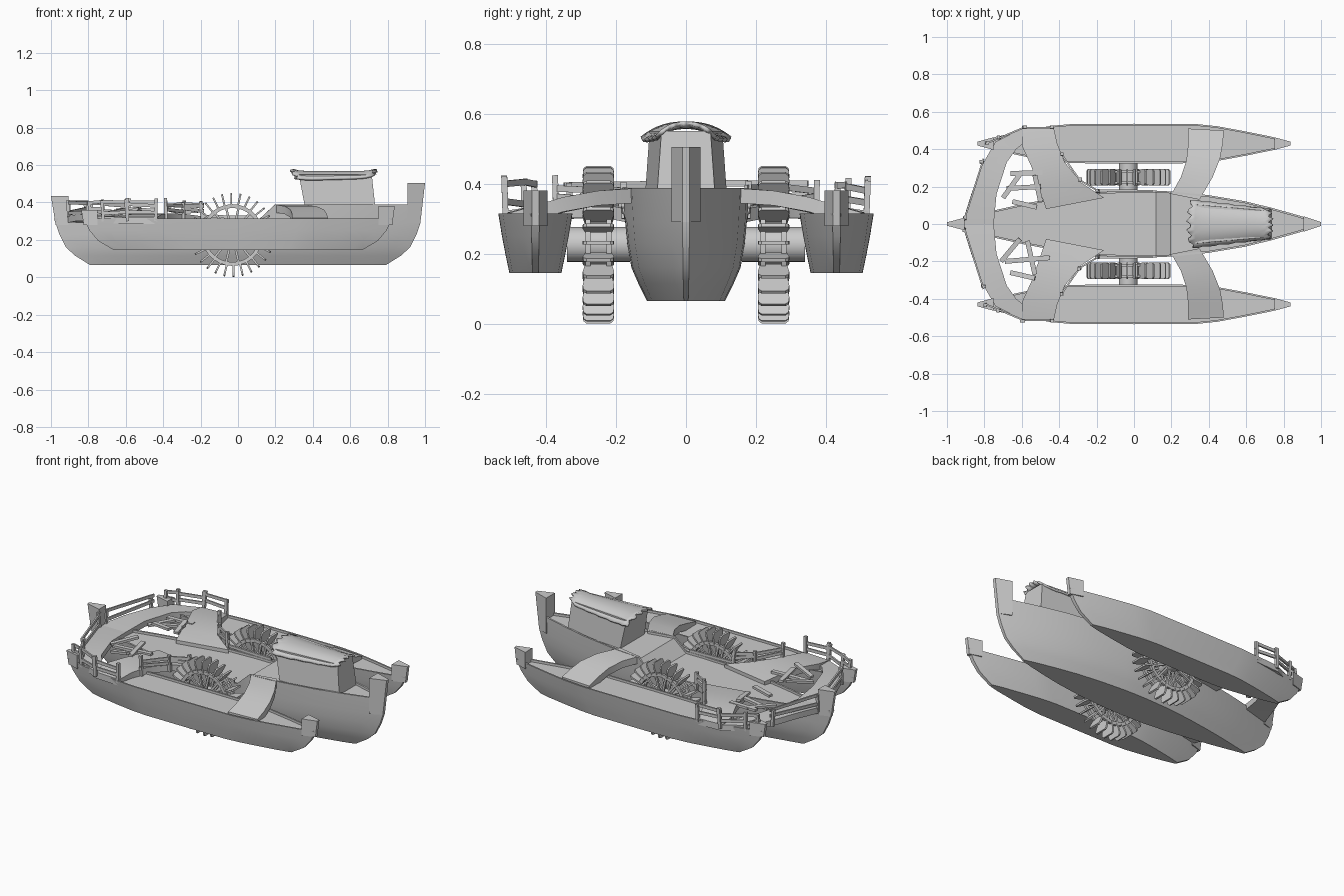
import bpy, bmesh, math, random
from mathutils import Vector, Matrix

if "Cube" in bpy.data.objects:
    bpy.data.objects.remove(bpy.data.objects["Cube"])
random.seed(4)


def make(name, verts, faces, smooth=None):
    me = bpy.data.meshes.new(name)
    me.from_pydata([tuple(v) for v in verts], [], faces)
    bm = bmesh.new()
    bm.from_mesh(me)
    bmesh.ops.recalc_face_normals(bm, faces=bm.faces)
    bm.to_mesh(me)
    bm.free()
    ob = bpy.data.objects.new(name, me)
    bpy.context.collection.objects.link(ob)
    if smooth:
        bpy.ops.object.select_all(action='DESELECT')
        ob.select_set(True)
        bpy.context.view_layer.objects.active = ob
        bpy.ops.object.shade_smooth_by_angle(angle=math.radians(smooth))
    return ob


BOX = [(0, 1, 3, 2), (4, 6, 7, 5), (0, 4, 5, 1), (2, 3, 7, 6), (0, 2, 6, 4), (1, 5, 7, 3)]


def beams(name, items):
    # rectangular timbers: (start, end, width, thickness)
    V, F = [], []
    for a, b, w, t in items:
        a, b = Vector(a), Vector(b)
        d = (b - a).normalized()
        up = Vector((0, 0, 1)) if abs(d.z) < .8 else Vector((0, 1, 0))
        s = d.cross(up).normalized()
        u = s.cross(d)
        k = len(V)
        V += [p + s * i * w / 2 + u * j * t / 2 for p in (a, b) for i in (-1, 1) for j in (-1, 1)]
        F += [tuple(k + i for i in f) for f in BOX]
    return make(name, V, F)


def interp(table, x):
    for (a, p), (b, q) in zip(table, table[1:]):
        if x <= b:
            return p + (q - p) * max(0, (x - a) / (b - a))
    return table[-1][1]


def hull(name, cy, half, length, levels, top, rim, sink):
    # stacked outlines from keel to rim, then a sunken deck
    xs = [h[0] for h in half]
    n = len(xs)
    V, F = [], []
    rings = [(z, e, s, 0) for z, e, s in levels] + [(None, .985, 1, 0), (None, .98, 1, rim), (-sink, .98, 1, rim)]
    for z, e, s, ins in rings:
        for side in (1, -1):
            for x, w in (half if side == 1 else half[::-1]):
                hw = max(w * s - ins, w * .3)
                zz = interp(top, x) + (z or 0) if z is None or z < 0 else z
                V.append((x * e, cy + side * hw, zz))
    m = 2 * n
    for r in range(len(rings) - 1):
        for i in range(m):
            j = (i + 1) % m
            F.append((r * m + i, r * m + j, r * m + m + j, r * m + m + i))
    for k in (0, (len(rings) - 1) * m):
        F += [(k + i, k + i + 1, k + m - 2 - i, k + m - 1 - i) for i in range(n - 1)]
    return make(name, V, F, 25)


def stem_post(name, cy, x0, x1, x2, z0, z1, w0, w1):
    # wedge-shaped post: x0 inner edge, x1 lower tip, x2 upper tip
    V = [(x, cy + s * w, z) for x, w, z in
         ((x0, w0, z0), (x0, w0, z1), (x1, w1, z0), (x2, w1, z1)) for s in (-1, 1)]
    return make(name, V, BOX)


def strip(name, edge_a, edge_b, sy, th):
    # curved slab between two edges
    V, F = [], []
    for a, b in zip(edge_a, edge_b):
        V += [(p[0], p[1] * sy, p[2] - d) for p in (a, b) for d in (0, th)]
    for i in range(len(edge_a) - 1):
        k = 4 * i
        F += [(k, k + 2, k + 6, k + 4), (k + 1, k + 5, k + 7, k + 3),
              (k, k + 4, k + 5, k + 1), (k + 2, k + 3, k + 7, k + 6)]
    k = len(V) - 4
    F += [(0, 1, 3, 2), (k, k + 2, k + 3, k + 1)]
    return make(name, V, F, 30)


# Main hull with raised foredeck
main_half = [(-1, .01), (-.9, .036), (-.75, .075), (-.6, .108), (-.4, .145), (-.2, .17), (0, .179), (.12, .178),
             (.2, .174), (.4, .155), (.6, .122), (.75, .086), (.905, .043), (1, .01)]
hull("main_hull", 0, main_half, 1, [(.065, .79, .62), (.115, .87, .76), (.16, .92, .87), (.23, .955, .94), (.29, .975, .97)],
     [(-1, .315), (.12, .315), (.2, .388), (1, .388)], .01, .014)
stem_post("bow_post", 0, .905, .975, 1, .29, .505, .042, .01)
stem_post("stern_post", 0, -.905, -.975, -1, .28, .435, .034, .009)

# Outrigger hulls
side_half = [(-.84, .012), (-.75, .036), (-.6, .068), (-.45, .095), (-.33, .105), (0, .106), (.33, .105),
             (.45, .093), (.6, .066), (.75, .036), (.84, .012)]
for sy, tag in ((1, "left"), (-1, "right")):
    cy = .43 * sy
    hull(tag + "_outrigger", cy, side_half, .84, [(.145, .79, .7), (.195, .89, .8), (.25, .945, .9)],
         [(-1, .315), (1, .315)], .009, .014)
    stem_post(tag + "_outrigger_bow_post", cy, .75, .825, .838, .28, .38, .034, .01)
    stem_post(tag + "_outrigger_stern_post", cy, -.75, -.825, -.838, .28, .36, .034, .01)

    # Front connecting arch
    strip(tag + "_front_arch",
          [(.29, .51, .318), (.29, .43, .338), (.28, .34, .362), (.25, .25, .38), (.2, .16, .388)],
          [(.48, .5, .318), (.475, .43, .338), (.46, .35, .362), (.42, .25, .38), (.35, .13, .388)], sy, .042)
    # Rear deck pieces around the broken opening
    strip(tag + "_stern_deck",
          [(-.92, .0, .325), (-.87, .16, .335), (-.81, .32, .335), (-.74, .44, .328), (-.6, .51, .32)],
          [(-.75, .0, .325), (-.735, .16, .335), (-.68, .33, .335), (-.63, .4, .328), (-.58, .44, .32)], sy, .035)
    strip(tag + "_rear_arch",
          [(-.6, .51, .322), (-.6, .42, .336), (-.55, .31, .342), (-.51, .2, .338), (-.47, .08, .322)],
          [(-.43, .52, .322), (-.41, .43, .336), (-.37, .33, .342), (-.28, .22, .338), (-.16, .14, .322)], sy, .038)

    # Broken deck planks
    planks = [((-.7, .14), (-.6, .28)), ((-.66, .27), (-.49, .275)), ((-.68, .19), (-.5, .2)),
              ((-.65, .12), (-.52, .09)), ((-.53, .26), (-.5, .12))]
    if sy < 0:
        planks = [((-.61, .08), (-.71, .2)), ((-.69, .2), (-.45, .18)), ((-.57, .09), (-.53, .27)),
                  ((-.66, .26), (-.53, .29))]
    beams(tag + "_broken_planks",
          [((a[0], a[1] * sy, .335 + random.uniform(-.02, .03)), (b[0], b[1] * sy, .35 + random.uniform(-.02, .03)), .026, .014)
           for a, b in planks])

    # Crooked railings
    runs = [[(-.905, .03), (-.81, .33)], [(-.79, .43), (-.72, .46), (-.59, .515)], [(-.59, .515), (-.44, .515)],
            [(-.385, .37), (-.29, .235), (-.19, .175)]]
    timbers = []
    for run in runs:
        for x, y in run:
            lean = random.uniform(-.012, .012)
            timbers.append(((x, y * sy, .3), (x + lean, (y + .004) * sy, random.uniform(.4, .425)), .017, .017))
        for p, q in zip(run, run[1:]):
            for h in (.355, .392):
                za, zb = h + random.uniform(-.014, .014), h + random.uniform(-.014, .014)
                e = Vector((q[0] - p[0], (q[1] - p[1]) * sy, zb - za)) * .06
                timbers.append((Vector((p[0], p[1] * sy, za)) - e, Vector((q[0], q[1] * sy, zb)) + e, .009, .018))
    timbers.append(((-.2, .18 * sy, .325), (.1, .176 * sy, .322), .012, .016))
    beams(tag + "_railing", timbers)

    # Paddle wheel
    c = Vector((-.03, .25 * sy, .226))
    blades, spokes = [], []
    N = 28
    for i in range(N):
        a = 2 * math.pi * i / N
        d = Vector((math.cos(a), 0, math.sin(a)))
        tilt = Vector((-d.z, 0, d.x)) * .006
        y = Vector((0, 1, 0))
        k = len(blades)
        t = Vector((-d.z, 0, d.x)) * .005
        # blade with chamfered outer corners
        prof = [(.15, -.038), (.15, .038), (.2, .045), (.218, .043), (.225, .034), (.225, -.034), (.218, -.043), (.2, -.045)]
        blades.append([c + d * r + y * w + s * t + tilt for s in (-1, 1) for r, w in prof])
        if i % 2 == 0:
            for w in (-.03, .03):
                spokes.append((c + d * .04 + y * w, c + d * .155 + y * w, .012, .012))
    V, F = [], []
    for b in blades:
        k = len(V)
        V += b
        F += [tuple(range(k, k + 8)), tuple(range(k + 8, k + 16))]
        F += [(k + i, k + (i + 1) % 8, k + 8 + (i + 1) % 8, k + 8 + i) for i in range(8)]
    make(tag + "_wheel_blades", V, F)
    beams(tag + "_wheel_spokes", spokes)
    V, F = [], []
    for w in (-.03, .03):
        k = len(V)
        for i in range(N):
            a = 2 * math.pi * i / N
            V += [c + Vector((math.cos(a) * r, w + h, math.sin(a) * r)) for r, h in
                  ((.145, -.007), (.165, -.007), (.165, .007), (.145, .007))]
        F += [(k + 4 * i + j, k + 4 * i + (j + 1) % 4, k + 4 * ((i + 1) % N) + (j + 1) % 4, k + 4 * ((i + 1) % N) + j)
              for i in range(N) for j in range(4)]
    make(tag + "_wheel_rims", V, F, 30)
    bpy.ops.mesh.primitive_cylinder_add(vertices=20, radius=.05, depth=.18, location=c, rotation=(math.pi / 2, 0, 0))
    bpy.context.object.name = tag + "_wheel_axle"
    bpy.ops.object.shade_smooth_by_angle(angle=math.radians(30))

# Cabin walls
make("cabin", [(x, s * w, z) for x, w, z in ((.36, .117, .365), (.325, .104, .55), (.735, .083, .365), (.715, .07, .55))
               for s in (-1, 1)], BOX)

# Arched ragged roof, wider aft, flared at the ends
nx, ny = 14, 16
V, F = [], []
for i in range(nx + 1):
    u = i / nx
    flare = .01 * abs(2 * u - 1) ** 6
    for j in range(ny + 1):
        v = 2 * j / ny - 1
        end = .014 * math.sin(j * 1.9) * (1 if u in (0, 1) else 0)
        x = .293 + u * .44 - abs(v) ** 3 * .02 * (2 * u - 1) + end
        w = (.126 - .048 * u) * (1 + (.03 * math.sin(i * 2.1) if j in (0, ny) else 0))
        V.append((x, v * w, .562 - (.042 - .01 * u) * abs(v) ** 2.4 + flare))
for i in range(nx):
    for j in range(ny):
        k = i * (ny + 1) + j
        F.append((k, k + 1, k + ny + 2, k + ny + 1))
roof = make("cabin_roof", V, F, 35)
mod = roof.modifiers.new("thickness", 'SOLIDIFY')
mod.thickness = .012
mod.offset = 0
